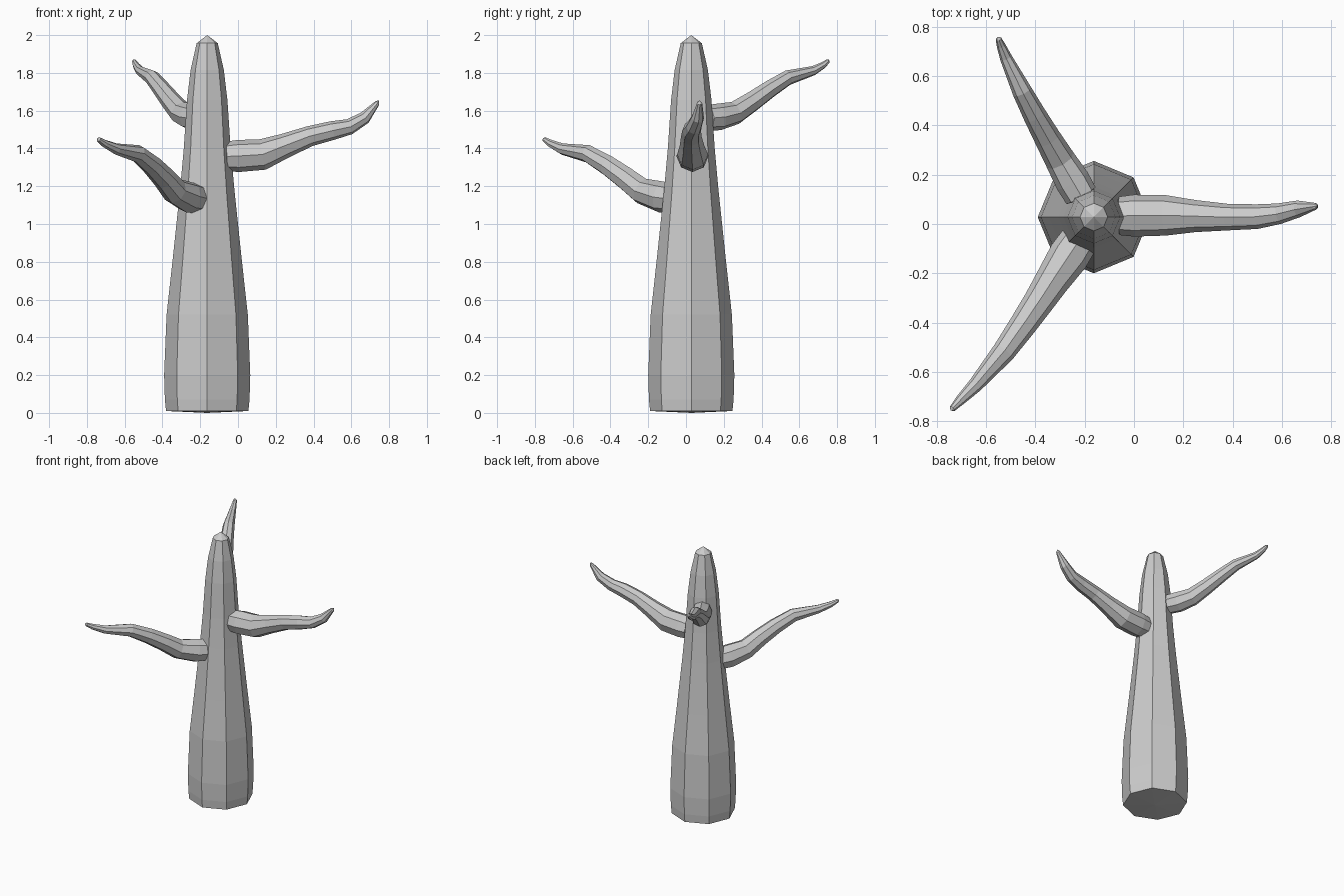
import bpy, bmesh, math
from mathutils import Vector

SIDES = 8


def tube(name, rings, start, end):
    """Octagonal flat-shaded tube through (x, y, z, radius) rings, with pointed caps."""
    bm = bmesh.new()
    pts = [Vector(r[:3]) for r in rings]
    loops = []
    for i, p in enumerate(pts):
        t = (pts[min(i + 1, len(pts) - 1)] - pts[max(i - 1, 0)]).normalized()
        ref = Vector((0, 1, 0)) if abs(t.z) > 0.95 else Vector((0, 0, 1))
        side = t.cross(ref).normalized()
        up = side.cross(t)
        loop = []
        for k in range(SIDES):
            a = 2 * math.pi * k / SIDES
            loop.append(bm.verts.new(p + rings[i][3] * (side * math.cos(a) + up * math.sin(a))))
        loops.append(loop)
    for a, b in zip(loops, loops[1:]):
        for k in range(SIDES):
            n = (k + 1) % SIDES
            bm.faces.new((a[k], a[n], b[n], b[k]))
    for loop, tip in ((loops[0], start), (loops[-1], end)):
        v = bm.verts.new(tip)
        for k in range(SIDES):
            bm.faces.new((loop[k], loop[(k + 1) % SIDES], v))
    bmesh.ops.recalc_face_normals(bm, faces=bm.faces)
    me = bpy.data.meshes.new(name)
    bm.to_mesh(me)
    bm.free()
    ob = bpy.data.objects.new(name, me)
    bpy.context.collection.objects.link(ob)
    return ob


# Trunk: bulging base tapering to a blunt point
CX, CY = -0.163, 0.028
profile = [(0.01, 0.218), (0.07, 0.224), (0.2, 0.228), (0.52, 0.215), (0.81, 0.183),
           (1.18, 0.144), (1.4, 0.124), (1.656, 0.107), (1.815, 0.088), (1.957, 0.056)]
tube("trunk", [(CX, CY, z, r) for z, r in profile], (CX, CY, 0), (CX, CY, 2.0))

# Right branch
tube("branch_right", [
    (-0.06, 0.033, 1.358, 0.078), (0.0, 0.034, 1.36, 0.085), (0.13, 0.035, 1.368, 0.082),
    (0.25, 0.032, 1.415, 0.065), (0.38, 0.028, 1.465, 0.054), (0.5, 0.03, 1.495, 0.05),
    (0.59, 0.042, 1.515, 0.042), (0.67, 0.062, 1.562, 0.034), (0.737, 0.072, 1.64, 0.014)],
    (-0.085, 0.033, 1.357), (0.745, 0.073, 1.655))

# Front left branch
tube("branch_front", [
    (-0.222, -0.065, 1.135, 0.078), (-0.265, -0.13, 1.143, 0.083), (-0.335, -0.235, 1.175, 0.07),
    (-0.39, -0.32, 1.242, 0.062), (-0.455, -0.415, 1.31, 0.055), (-0.53, -0.52, 1.372, 0.047),
    (-0.645, -0.655, 1.397, 0.03), (-0.705, -0.715, 1.425, 0.021), (-0.738, -0.75, 1.448, 0.013)],
    (-0.21, -0.045, 1.13), (-0.744, -0.757, 1.453))

# Back left branch
tube("branch_back", [
    (-0.215, 0.115, 1.562, 0.068), (-0.25, 0.175, 1.567, 0.071), (-0.3, 0.26, 1.588, 0.062),
    (-0.352, 0.35, 1.648, 0.054), (-0.405, 0.445, 1.715, 0.047), (-0.455, 0.54, 1.775, 0.04),
    (-0.52, 0.675, 1.812, 0.025), (-0.54, 0.725, 1.84, 0.018), (-0.55, 0.752, 1.862, 0.012)],
    (-0.205, 0.1, 1.56), (-0.555, 0.758, 1.87))
